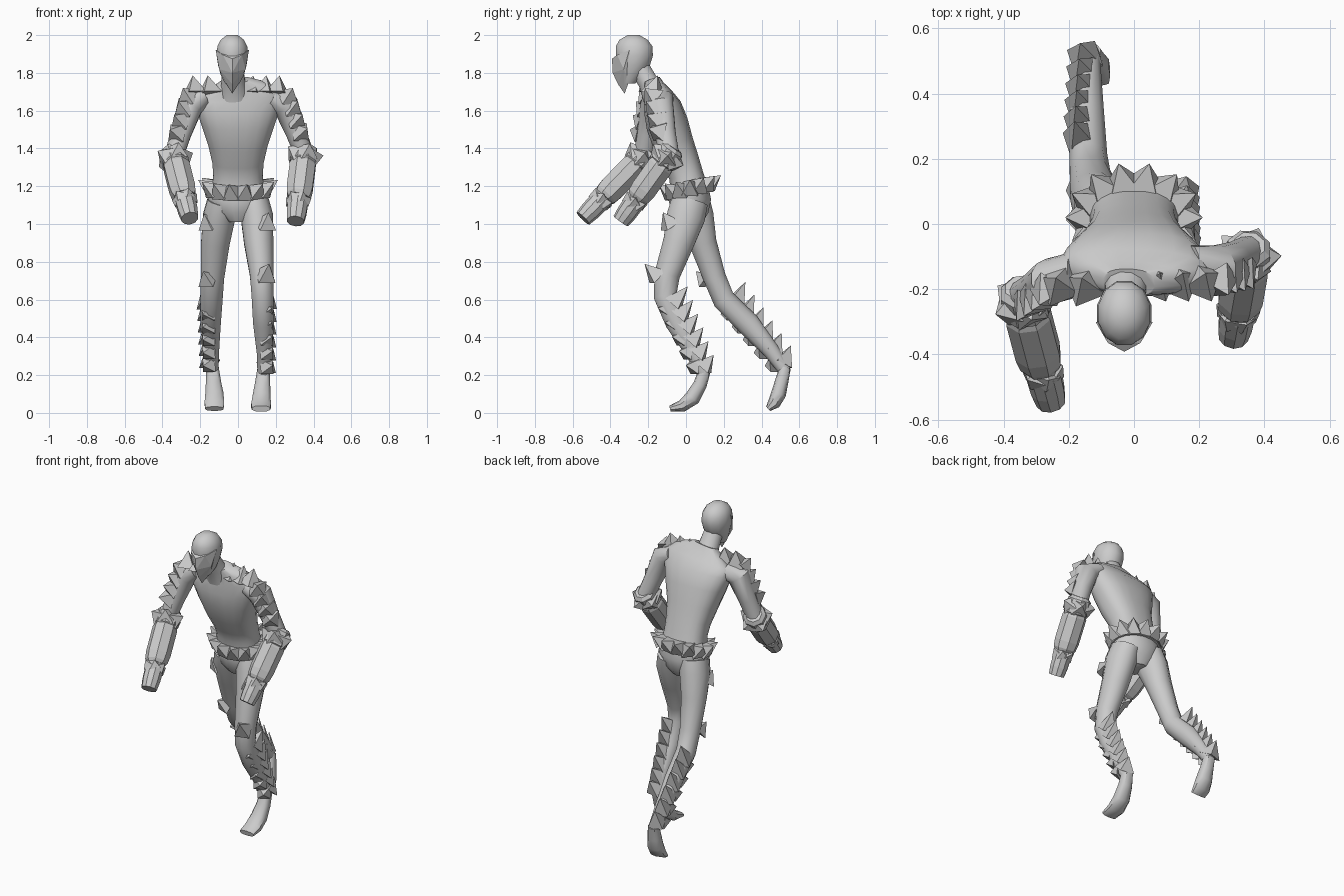
import bpy, bmesh, math
from mathutils import Vector, Matrix

if "Cube" in bpy.data.objects:
    bpy.data.objects.remove(bpy.data.objects["Cube"])


def make(name, bm, smooth):
    bmesh.ops.recalc_face_normals(bm, faces=bm.faces)
    me = bpy.data.meshes.new(name)
    bm.to_mesh(me)
    bm.free()
    ob = bpy.data.objects.new(name, me)
    bpy.context.collection.objects.link(ob)
    if smooth:
        me.shade_smooth()
        me.set_sharp_from_angle(angle=math.radians(40))
    return ob


def loft(name, pts, sides=12, smooth=True, power=1.0, up=None):
    """Skin elliptical rings; each point is x, y, z, half width, half depth."""
    bm = bmesh.new()
    rings = []
    cs = [Vector(p[:3]) for p in pts]
    for i, p in enumerate(pts):
        t = up or (cs[min(i + 1, len(cs) - 1)] - cs[max(i - 1, 0)]).normalized()
        u = Vector((1, 0, 0))
        u = (u - t * u.dot(t)).normalized()
        v = t.cross(u)
        ring = []
        for k in range(sides):
            a = 2 * math.pi * (k + 0.5) / sides
            c, s = math.cos(a), math.sin(a)
            c = math.copysign(abs(c) ** power, c)
            s = math.copysign(abs(s) ** power, s)
            ring.append(bm.verts.new(cs[i] + u * c * p[3] + v * s * p[4]))
        rings.append(ring)
    for a, b in zip(rings, rings[1:]):
        for k in range(sides):
            n = (k + 1) % sides
            bm.faces.new((a[k], a[n], b[n], b[k]))
    bm.faces.new(rings[0])
    bm.faces.new(rings[-1])
    return make(name, bm, smooth)


def spikes(name, items):
    """Four-sided pyramids; each item is base, direction, radius, height."""
    bm = bmesh.new()
    for base, d, r, h in items:
        d = Vector(d).normalized()
        m = Matrix.Translation(Vector(base) + d * h / 2) @ d.to_track_quat('Z', 'Y').to_matrix().to_4x4()
        bmesh.ops.create_cone(bm, cap_ends=True, segments=4, radius1=r, radius2=0, depth=h,
                              matrix=m @ Matrix.Rotation(math.pi / 4, 4, 'Z'))
    return make(name, bm, False)


def ring_spikes(name, c, axis, n, rad, r, h, lean=0.0, phase=0.0):
    c, axis = Vector(c), Vector(axis).normalized()
    u = axis.orthogonal().normalized()
    v = axis.cross(u)
    out = []
    for k in range(n):
        a = 2 * math.pi * k / n + phase
        d = u * math.cos(a) + v * math.sin(a)
        out.append((c + d * rad, d + axis * lean, r, h))
    return spikes(name, out)


# Head and neck
head = [(1.745, -.34, -.265, .04), (1.79, -.355, -.22, .064), (1.84, -.365, -.188, .078),
        (1.89, -.375, -.172, .086), (1.94, -.375, -.174, .082), (1.975, -.355, -.2, .064), (2.0, -.31, -.245, .03)]
loft("head", [(-.03, (f + b) / 2, z, w, (b - f) / 2) for z, f, b, w in head], up=Vector((0, 0, 1)))
loft("neck", [(-.02, -.16, 1.68, .085, .075), (-.025, -.2, 1.75, .065, .055), (-.03, -.26, 1.85, .055, .055)])

# Wedge-shaped face guard with a V brow and pointed chin
bm = bmesh.new()
for x, y, z in [(0, -.392, 1.875), (0, -.388, 1.80), (0, -.36, 1.74), (0, -.325, 1.69),
                (.088, -.30, 1.92), (.05, -.365, 1.895), (.07, -.33, 1.82), (.045, -.3, 1.76)]:
    for s in (1, -1) if x else (1,):
        bm.verts.new((-.03 + s * x, y, z))
bmesh.ops.convex_hull(bm, input=bm.verts)
make("face_guard", bm, False)

# Leaning torso and pelvis
loft("torso", [(0, .015, 1.19, .14, .1), (0, 0, 1.26, .132, .092), (0, -.025, 1.33, .137, .097),
               (0, -.065, 1.42, .158, .108), (0, -.1, 1.53, .195, .113), (0, -.125, 1.62, .225, .102),
               (0, -.147, 1.68, .23, .075), (-.01, -.165, 1.72, .17, .055), (-.015, -.18, 1.76, .08, .045)],
     sides=20, power=.8)
loft("pelvis", [(0, .02, 1.01, .06, .07), (0, .02, 1.06, .13, .1), (0, .02, 1.13, .16, .115),
                (0, .02, 1.2, .145, .1)], sides=16, up=Vector((0, 0, 1)))

# Spiked belt, higher at the back
loft("belt", [(0, .02, 1.15, .165, .12), (0, .02, 1.21, .155, .112)], 14, False, up=Vector((0, -.25, 1)).normalized())
belt = []
for k in range(14):
    a = 2 * math.pi * k / 14
    c, s = math.cos(a), math.sin(a)
    belt.append(((.142 * c, .02 + .1 * s, 1.185 + .025 * s), (c, s, .7), .062, .085))
spikes("belt_spikes", belt)

# Posed legs: the +x leg strides forward, the -x leg trails behind
legs = {
    "forward": [(.085, .02, 1.12, .08, .1), (.1, .0, 1.04, .088, .105), (.11, -.04, .9, .08, .085),
                (.125, -.1, .73, .064, .07), (.13, -.11, .62, .06, .064), (.135, -.05, .48, .057, .062),
                (.14, .04, .32, .042, .045), (.135, .095, .2, .033, .033)],
    "trailing": [(-.085, .03, 1.12, .08, .1), (-.1, .05, 1.04, .088, .1), (-.12, .09, .9, .078, .075),
                 (-.135, .15, .72, .064, .062), (-.14, .2, .6, .06, .062), (-.145, .33, .47, .055, .064),
                 (-.14, .45, .33, .041, .045), (-.135, .525, .22, .032, .033)],
}
feet = {
    "forward": [(.135, .1, .23, .034, .032), (.13, .075, .15, .042, .036), (.125, .035, .08, .05, .042),
                (.122, -.02, .037, .054, .032), (.122, -.085, .022, .05, .016)],
    "trailing": [(-.135, .525, .24, .034, .03), (-.13, .505, .16, .042, .036), (-.125, .49, .1, .05, .04),
                 (-.125, .465, .05, .054, .034), (-.125, .435, .022, .05, .016)],
}
thigh_spikes = {
    "forward": [((.145, -.08, .99), (.2, -.5, .85), .065, .085), ((.145, -.15, .72), (.2, -.7, .7), .065, .1)],
    "trailing": [((-.155, .02, .99), (-.3, -.5, .8), .06, .08), ((-.16, .11, .7), (-.3, -.7, .6), .06, .08)],
}
for side, path in legs.items():
    s = 1 if side == "forward" else -1
    loft(side + "_leg", path)
    loft(side + "_foot", feet[side], 10, power=.8)
    knee, ankle = Vector(path[4][:3]), Vector(path[7][:3])
    shin = (ankle - knee).normalized()
    back = Vector((1, 0, 0)).cross(shin).normalized()
    if back.y < 0:
        back = -back
    out = Vector((s, 0, 0))
    rows = list(thigh_spikes[side])
    for k in range(6):
        t = .12 + k * .16
        c = knee.lerp(ankle, t)
        r = .05 * (1 - .45 * t)
        rows.append((c + back * r * .45 + out * r * .5, back + out * .15 - shin * .45, .064,
                     (.125 if s > 0 else .145) - .04 * t))
    for k in range(5):
        t = .15 + k * .18
        rows.append((knee.lerp(ankle, t) + out * .018 - back * .022, out * .45 - back * .6 - shin * .4, .055, .058))
    spikes(side + "_leg_spikes", rows)

# Arms with faceted gauntlets and spiked cuffs
arms = {
    "right": (1, (.18, -.14, 1.665), (.255, -.135, 1.625), (.35, -.09, 1.37), (.305, -.345, 1.015), (.07, .14, .21)),
    "left": (-1, (-.18, -.155, 1.665), (-.255, -.175, 1.625), (-.34, -.225, 1.36), (-.255, -.545, 1.03), (.15, .23)),
}
for side, (s, a, b, e, h, tops) in arms.items():
    a, b, e, h = map(Vector, (a, b, e, h))
    m = b.lerp(e, .55)
    loft(side + "_upper_arm", [(*a, .05, .075), (*b, .072, .07), (*m, .056, .057), (*e, .052, .055)])
    axis = h - e

    def fore(name, rings, n=8):
        loft(name, [(*(e + axis * t), r, r) for t, r in rings], n, False)

    fore(side + "_elbow_cuff", [(-.1, .05), (-.06, .07), (.13, .075), (.16, .06)])
    fore(side + "_gauntlet", [(.1, .062), (.18, .074), (.52, .074), (.62, .068), (.66, .058)])
    fore(side + "_fist", [(.6, .05), (.72, .056), (.88, .054), (1, .047)], 10)
    ring_spikes(side + "_elbow_spikes", e + axis * .04, axis, 5, .046, .068, .06, -.3, .3)
    ring_spikes(side + "_wrist_spikes", e + axis * .7, axis, 6, .036, .046, .038, -.6)

    # Shoulder row and forward-facing upper arm row
    rows = [((s * x, a.y - .035, 1.69), (s * .1, .25, 1), .07, .1) for x in tops]
    for k in range(4):
        c = b.lerp(e, k * .24 - .1)
        rows.append((c + Vector((s * .015, -.03, .02)), (s * .4, -.65, .65 - .15 * k), .068, .075))
    spikes(side + "_shoulder_spikes", rows)
